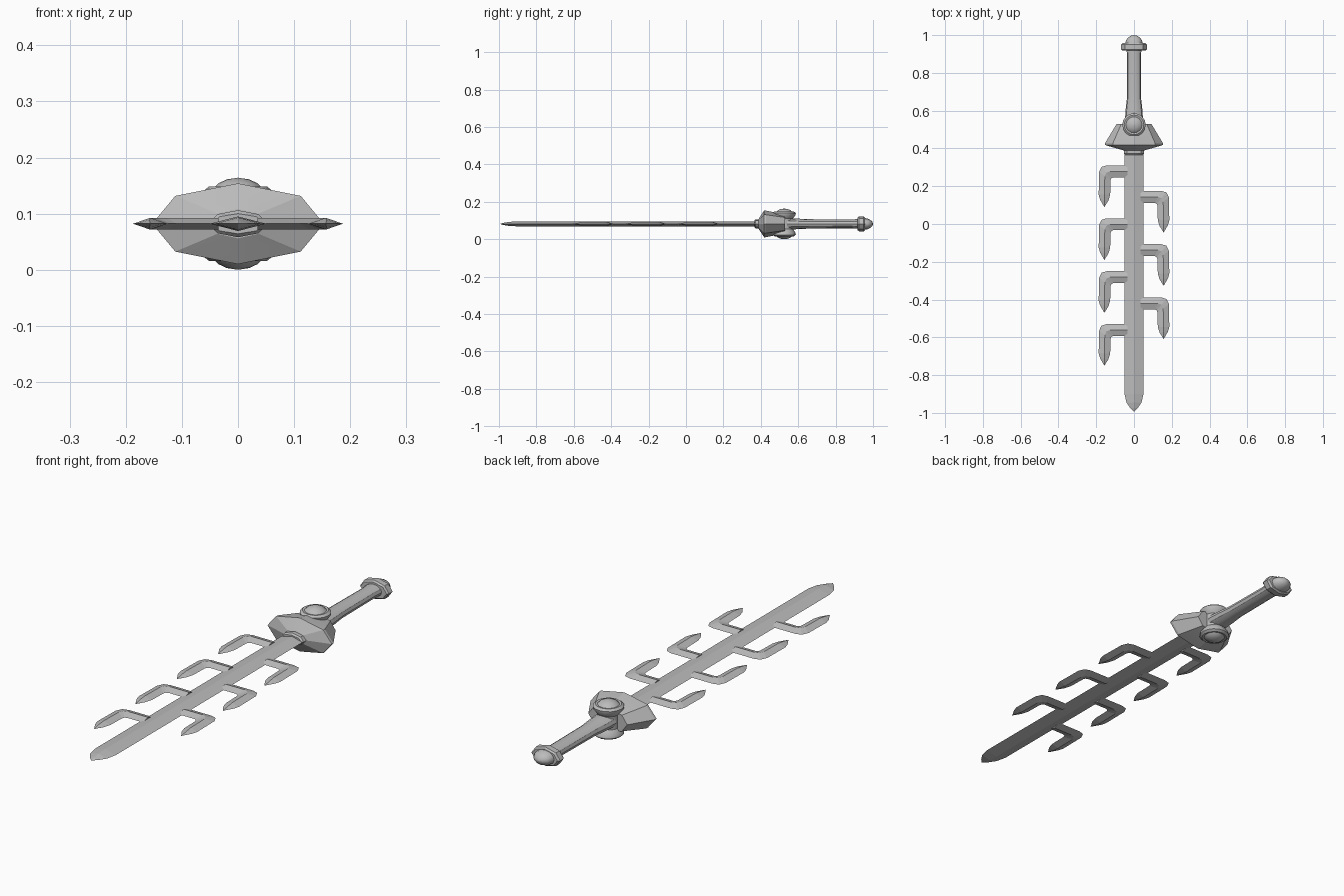
import bpy, bmesh, math
from mathutils import Vector

if "Cube" in bpy.data.objects:
    bpy.data.objects.remove(bpy.data.objects["Cube"])

ZC = 0.082  # height of the sword's centre plane
steel = bpy.data.materials.new("grey_steel")
steel.diffuse_color = (0.5, 0.5, 0.5, 1)
steel.use_nodes = True
steel.node_tree.nodes["Principled BSDF"].inputs["Base Color"].default_value = steel.diffuse_color


def loft(name, rings, smooth=30):
    """Skin a list of closed rings (equal point counts) and cap both ends."""
    bm = bmesh.new()
    loops = [[bm.verts.new(p) for p in ring] for ring in rings]
    n = len(loops[0])
    for a, b in zip(loops, loops[1:]):
        for i in range(n):
            j = (i + 1) % n
            bm.faces.new((a[i], a[j], b[j], b[i]))
    bm.faces.new(loops[0])
    bm.faces.new(loops[-1])
    bmesh.ops.remove_doubles(bm, verts=bm.verts, dist=0.0002)
    bmesh.ops.recalc_face_normals(bm, faces=bm.faces)
    me = bpy.data.meshes.new(name)
    bm.to_mesh(me)
    bm.free()
    me.materials.append(steel)
    ob = bpy.data.objects.new(name, me)
    bpy.context.collection.objects.link(ob)
    if smooth:
        bpy.ops.object.select_all(action='DESELECT')
        ob.select_set(True)
        bpy.context.view_layer.objects.active = ob
        bpy.ops.object.shade_smooth_by_angle(angle=math.radians(smooth))
    return ob


def circle(n):
    return [(math.cos(2 * math.pi * i / n), math.sin(2 * math.pi * i / n)) for i in range(n)]


def along_y(name, section, stations, smooth=30):
    """Stations are (y, half width, half height)."""
    return loft(name, [[(x * w, y, ZC + z * h) for x, z in section]
                       for y, w, h in stations], smooth)


diamond = [(1, 0), (0, 1), (-1, 0), (0, -1)]
guard_shape = [(1, 0), (.73, .69), (0, 1), (-.73, .69),
               (-1, 0), (-.73, -.69), (0, -1), (.73, -.69)]

# Blade with a central ridge
along_y("blade", diamond, [(.40, .05, .013), (-.90, .05, .013), (-.945, .04, .011),
                           (-.975, .02, .006), (-.995, .0003, .0003)], 0)


# Side branches: (outer edge, inner edge) pairs joined by a raised ridge
def branch(name, side, top):
    pairs = [((.035, 0), (.035, -.063)), ((.145, 0), (.11, -.063)),
             ((.172, -.008), (.12, -.068)), ((.185, -.035), (.124, -.078)),
             ((.187, -.155), (.126, -.155)), ((.180, -.18), (.135, -.185)),
             ((.1572, -.22), (.1568, -.22))]
    rings = []
    for k, (o, i) in enumerate(pairs):
        h = .0003 if k == 6 else .007 if k == 5 else .0105
        mid = (Vector(o) + Vector(i)) / 2
        rings.append([(side * x, top + y, ZC + z) for x, y, z in
                      ((*o, 0), (*mid, h), (*i, 0), (*mid, -h))])
    loft(name, rings, 0)


for k in range(4):
    branch(f"left_branch_{k + 1}", -1, .31 - .28 * k)
for k in range(3):
    branch(f"right_branch_{k + 1}", 1, .175 - .282 * k)

# Collar where the blade enters the guard
along_y("collar", circle(8), [(.365, .046, .018), (.372, .052, .024), (.405, .052, .024)])

# Flared faceted guard
along_y("guard", guard_shape, [(.388, .05, .026), (.418, .153, .072),
                               (.428, .153, .071), (.53, .092, .05)], 20)

# Upright hub with a rimmed domed jewel at both ends
profile = [(.0003, .082), (.02, .079), (.035, .072), (.043, .064), (.052, .066),
           (.062, .058), (.060, .046), (.046, .028)]
profile += [(r, -z) for r, z in reversed(profile)]
loft("hub_with_jewels", [[(r * c, .525 + r * s, ZC + z) for c, s in circle(16)]
                         for r, z in profile])

# Oval grip, slightly waisted
along_y("grip", circle(12), [(.54, .048, .031), (.60, .045, .028), (.66, .038, .025),
                             (.88, .036, .024), (.93, .040, .026)])

# Pommel ring and rounded end cap
along_y("pommel_ring", circle(8), [(.918, .062, .034), (.925, .068, .040),
                                   (.95, .068, .040), (.957, .060, .034)])
along_y("pommel_cap", circle(12), [(.95, .046, .032), (.97, .043, .029), (.985, .034, .022),
                                   (.996, .018, .012), (1.0, .0003, .0003)], 40)
